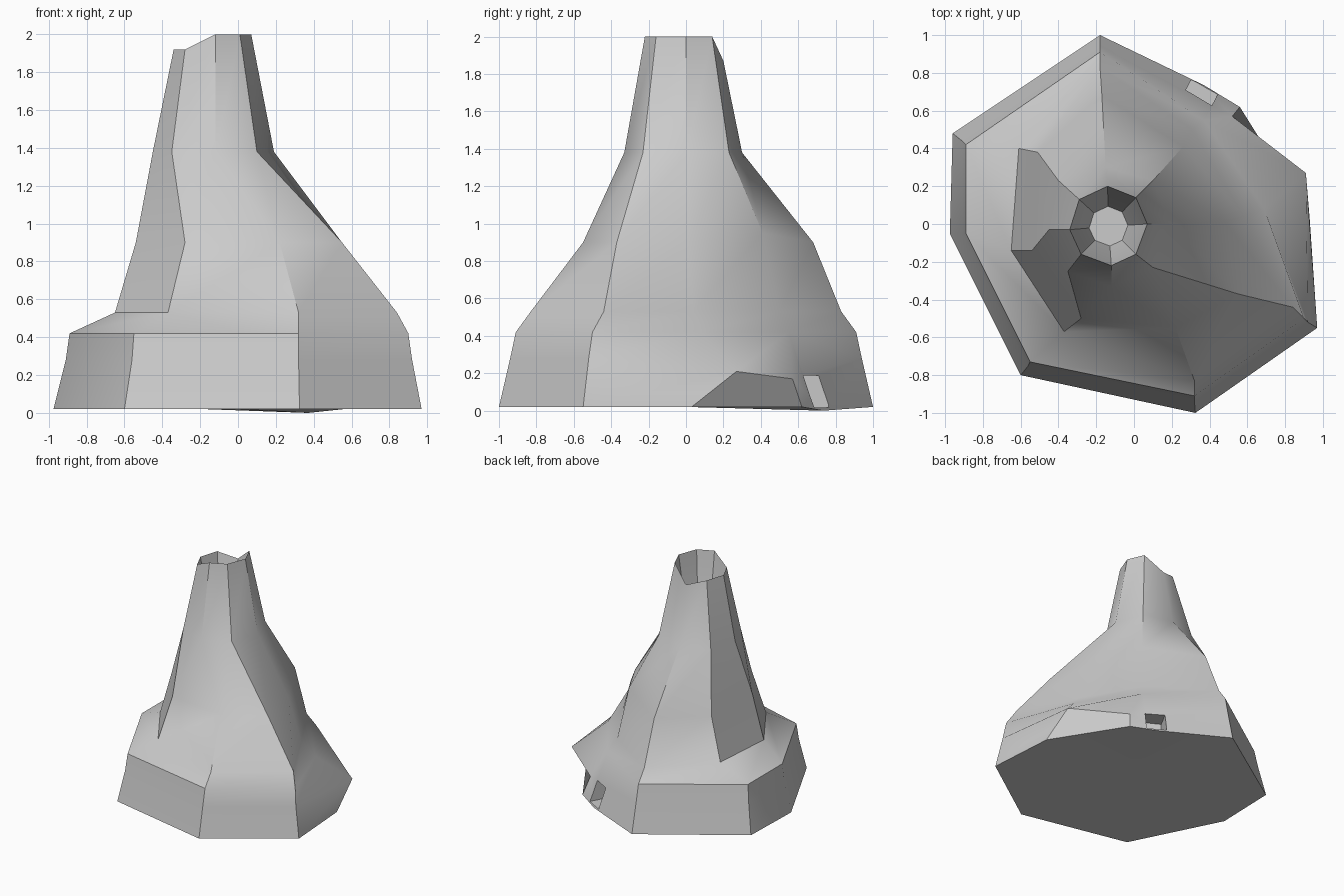
import bpy, bmesh, math
from mathutils import Vector, Matrix

if "Cube" in bpy.data.objects:
    bpy.data.objects.remove(bpy.data.objects["Cube"])

# Ridge heights, shared by all eight ridges
heights = [0.02, 0.28, 0.42, 0.53, 0.90, 1.38, 2.0]

# Plan positions of each ridge from foot to rim
back = [(-.18, 1), (-.18, .94), (-.18, .91), (-.18, .83), (-.17, .68), (-.15, .30), (-.14, .20)]
back_left = [(-.96, .48), (-.91, .44), (-.89, .42), (-.61, .40), (-.51, .38), (-.40, .23), (-.29, .13)]
left = [(-.975, -.05), (-.91, -.05), (-.89, -.05), (-.65, -.14), (-.54, -.14), (-.45, -.03), (-.34, -.03)]
front_left = [(-.60, -.80), (-.56, -.75), (-.55, -.73), (-.37, -.57), (-.28, -.50), (-.35, -.25), (-.28, -.16)]
front = [(.325, -1), (.32, -.94), (.32, -.91), (.32, -.83), (.22, -.55), (-.12, -.33), (-.12, -.22)]
front_right = [(.97, -.55), (.92, -.52), (.90, -.50), (.84, -.44), (.55, -.37), (.10, -.23), (.01, -.16)]
right = [(.93, .03), (.91, .27), (.69, .08), (.58, .04), (.48, .01), (.19, 0), (.07, 0)]
back_right = [(.56, .62), (.52, .57), (.37, .55), (.31, .50), (.26, .41), (.10, .23), (.01, .14)]
ridges = [back, back_left, left, front_left, front, front_right, right, back_right]
count = len(ridges)

# Local height changes: uneven rim and sagging right-hand bulge
height_fix = {(0, 6): 1.87, (1, 6): 1.92, (2, 6): 1.92, (3, 6): 1.92,
              (6, 1): .21, (7, 1): .17, (7, 4): .95}

# Mound shell
bm = bmesh.new()
rings = [[bm.verts.new((*ridges[i][k], height_fix.get((i, k), z))) for i in range(count)]
         for k, z in enumerate(heights)]

# Crater walls narrowing into a pit
rim = [v.co.copy() for v in rings[-1]]
centre = sum(rim, Vector()) / count
for depth, scale in ((.25, .8), (.5, .5)):
    ring = []
    for p in rim:
        q = centre + (p - centre) * scale
        ring.append(bm.verts.new((q.x, q.y, centre.z - depth)))
    rings.append(ring)

# Dip in the foot under the doorway
dip = bm.verts.new((.37, .735, 0))
for k in range(len(rings) - 1):
    for i in range(count):
        j = (i + 1) % count
        corners = [rings[k][i], rings[k][j], rings[k + 1][j], rings[k + 1][i]]
        if k == 0 and i == count - 1:
            corners.insert(1, dip)
        bm.faces.new(corners)
bm.faces.new(rings[-1])
for i in range(count):
    if i == 0:
        hub = bm.verts.new((0, 0, .02))
    pair = [rings[0][i], rings[0][(i + 1) % count]]
    if i == count - 1:
        bm.faces.new([pair[0], dip, hub])
        bm.faces.new([dip, pair[1], hub])
    else:
        bm.faces.new([*pair, hub])
bmesh.ops.recalc_face_normals(bm, faces=bm.faces)
mesh = bpy.data.meshes.new("mound")
bm.to_mesh(mesh)
bm.free()
mound = bpy.data.objects.new("mound", mesh)
bpy.context.collection.objects.link(mound)

# Doorway recess in the back wall
bm = bmesh.new()
bmesh.ops.create_cube(bm, size=1, matrix=Matrix.Translation((.36, .70, .102))
                      @ Matrix.Rotation(math.radians(-28), 4, 'Z')
                      @ Matrix.Diagonal((.16, .36, .17, 1)))
cut_mesh = bpy.data.meshes.new("doorway_cutter")
bm.to_mesh(cut_mesh)
bm.free()
cutter = bpy.data.objects.new("doorway_cutter", cut_mesh)
bpy.context.collection.objects.link(cutter)
cutter.hide_render = True

bpy.context.view_layer.objects.active = mound
mound.select_set(True)
mod = mound.modifiers.new("doorway", 'BOOLEAN')
mod.operation = 'DIFFERENCE'
mod.solver = 'EXACT'
mod.object = cutter
bpy.ops.object.modifier_apply(modifier=mod.name)
bpy.data.objects.remove(cutter)

# Soft bands with crisp ridges
bpy.ops.object.shade_smooth_by_angle(angle=math.radians(35))
